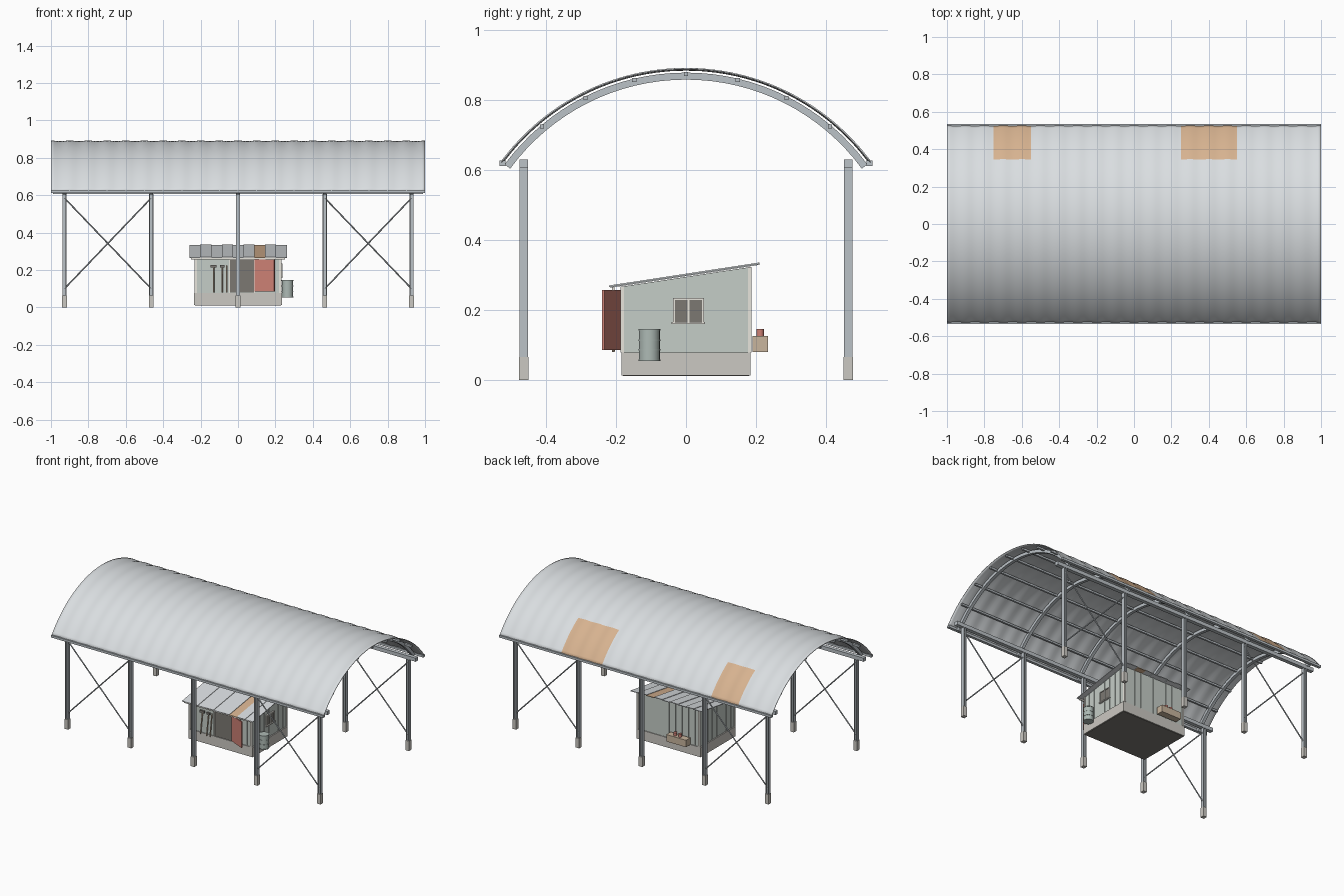
import bpy, bmesh, math
from mathutils import Vector, Matrix

if "Cube" in bpy.data.objects:
    bpy.data.objects.remove(bpy.data.objects["Cube"])


def mat(name, r, g, b):
    m = bpy.data.materials.new(name)
    m.diffuse_color = (r, g, b, 1)
    m.use_nodes = True
    m.node_tree.nodes["Principled BSDF"].inputs["Base Color"].default_value = m.diffuse_color
    return m


STEEL = mat("steel", .50, .54, .57)
SHEET = mat("roof_sheet", .70, .73, .75)
RUST = mat("rust", .68, .45, .28)
CONC = mat("concrete", .60, .58, .54)
SAGE = mat("sage", .56, .61, .57)
DARK = mat("dark", .20, .19, .17)
RED = mat("red", .62, .22, .18)
CREAM = mat("cream", .80, .78, .72)
WOOD = mat("wood", .58, .46, .34)
DRUM = mat("drum", .42, .49, .46)


def make(name, bm, *mats):
    me = bpy.data.meshes.new(name)
    bm.to_mesh(me)
    bm.free()
    ob = bpy.data.objects.new(name, me)
    bpy.context.collection.objects.link(ob)
    for m in mats:
        me.materials.append(m)
    return ob


def add_box(bm, x, y, z):
    c = Vector((sum(x) / 2, sum(y) / 2, sum(z) / 2))
    s = (x[1] - x[0], y[1] - y[0], z[1] - z[0])
    bmesh.ops.create_cube(bm, size=1, matrix=Matrix.Translation(c) @ Matrix.Diagonal((*s, 1)))


def boxes(name, m, *specs):
    bm = bmesh.new()
    for s in specs:
        add_box(bm, *s)
    return make(name, bm, m)


def prism(name, m, yz, x0, x1):
    """Extrude a y-z outline along x."""
    bm = bmesh.new()
    f = bm.faces.new([bm.verts.new((x0, y, z)) for y, z in yz])
    r = bmesh.ops.extrude_face_region(bm, geom=[f])
    bmesh.ops.translate(bm, vec=(x1 - x0, 0, 0), verts=[v for v in r["geom"] if isinstance(v, bmesh.types.BMVert)])
    bmesh.ops.recalc_face_normals(bm, faces=bm.faces)
    return make(name, bm, m)


def rods(name, m, r, pairs, n=8):
    bm = bmesh.new()
    for a, b in pairs:
        a, b = Vector(a), Vector(b)
        q = (b - a).to_track_quat('Z', 'Y').to_matrix().to_4x4()
        bmesh.ops.create_cone(bm, cap_ends=True, segments=n, radius1=r, radius2=r,
                              depth=(b - a).length, matrix=Matrix.Translation((a + b) / 2) @ q)
    return make(name, bm, m)


def smooth(ob):
    bpy.ops.object.select_all(action='DESELECT')
    ob.select_set(True)
    bpy.context.view_layer.objects.active = ob
    bpy.ops.object.shade_smooth_by_angle(angle=math.radians(35))


CZ, A = .235, math.radians(53.7)
COLS = (-.928, -.464, 0, .464, .928)


def arc(r, a):
    return r * math.sin(a), CZ + r * math.cos(a)


# Corrugated vault sheet with rusty patches
NX, NA = 120, 54
bm = bmesh.new()
grid = []
for i in range(NX + 1):
    x = -1 + 2 * i / NX
    r = .6535 + .002 * math.cos(2 * math.pi * i / 6)
    grid.append([bm.verts.new((x, *arc(r, -A + 2 * A * j / NA))) for j in range(NA + 1)])
for i in range(NX):
    for j in range(NA):
        f = bm.faces.new((grid[i][j], grid[i + 1][j], grid[i + 1][j + 1], grid[i][j + 1]))
        c = f.calc_center_median()
        if c.y > .35 and (-.75 < c.x < -.55 or .25 < c.x < .55):
            f.material_index = 1
bmesh.ops.recalc_face_normals(bm, faces=bm.faces)
roof = make("vault_roof", bm, SHEET, RUST)
sol = roof.modifiers.new("thickness", 'SOLIDIFY')
sol.thickness = .004
sol.offset = 0
smooth(roof)

# Arched ribs over each column pair
for k, x in enumerate(COLS):
    t = [-A + 2 * A * j / 32 for j in range(33)]
    outline = [arc(.644, a) for a in t] + [arc(.624, a) for a in reversed(t)]
    smooth(prism(f"arch_rib_{k}", STEEL, outline, x - .01, x + .01))

# Purlins following the arch
bm = bmesh.new()
for k in range(-3, 4):
    y, z = arc(.64, math.radians(13.35 * k))
    add_box(bm, (-.99, .99), (y - .006, y + .006), (z - .006, z + .006))
make("purlins", bm, STEEL)

# Columns (H section), footings, plates, eave beams and cross bracing on both sides
for side, s in (("front", -1), ("back", 1)):
    y = .464 * s
    w = (y - .0125, y + .0125)
    boxes(f"{side}_columns", STEEL, *[b for x in COLS for b in (
        ((x - .011, x - .007), w, (.06, .61)), ((x + .007, x + .011), w, (.06, .61)),
        ((x - .007, x + .007), (y - .003, y + .003), (.06, .61)))])
    boxes(f"{side}_footings", CONC, *[((x - .013, x + .013), (y - .0135, y + .0135), (0, .065)) for x in COLS])
    boxes(f"{side}_wall_plate", STEEL, ((-.99, .99), (y - .0125, y + .0125), (.606, .63)))
    e = .525 * s
    boxes(f"{side}_eave_beam", STEEL, ((-1, 1), (e - .009, e + .009), (.612, .627)))
    rods(f"{side}_bracing", STEEL, .004, [
        ((m * x0, y, .1), (m * x1, y, .585)) for m in (-1, 1) for x0, x1 in ((.464, .928), (.928, .464))])

# Cabin plinth and walls with a sloped top
boxes("cabin_plinth", CONC, ((-.236, .236), (-.185, .185), (.013, .078)))
boxes("plinth_underside", DARK, ((-.23, .23), (-.18, .18), (.011, .0135)))


def slope(y):
    return .268 + (y + .215) * .153


prism("cabin_walls", SAGE, [(-.18, .078), (.18, .078), (.18, slope(.18) - .006), (-.18, slope(-.18) - .006)], -.228, .228)
bm = bmesh.new()
for k in range(-3, 4):
    y = k * .048
    for s in (-1, 1):
        add_box(bm, (s * .228 - .003, s * .228 + .003), (y - .003, y + .003), (.078, slope(y) - .006))
for k in range(-4, 5):
    x = k * .048
    add_box(bm, (x - .003, x + .003), (.178, .183), (.078, slope(.18) - .006))
    if x < -.05 or x > .1:
        add_box(bm, (x - .003, x + .003), (-.183, -.178), (.078, slope(-.18) - .006))
make("wall_ribs", bm, SAGE)
boxes("corner_trim", CREAM, *[((sx * .226 - .006, sx * .226 + .006), (sy * .182 - .005, sy * .182 + .005),
                               (.078, slope(sy * .18) - .006)) for sx in (-1, 1) for sy in (-1, 1)])
boxes("front_fascia", CREAM, ((-.25, .25), (-.212, -.205), (.256, .268)))

# Cabin roof panels, alternating in height, one rusty
W = .52 / 9
for k in range(9):
    x0, d = -.26 + k * W, .003 * (k % 2)
    ends = (-.217 - d, .21)
    prism(f"cabin_roof_panel_{k}", RUST if k == 6 else SHEET,
          [(ends[0], slope(ends[0]) - .004 + d), (ends[1], slope(ends[1]) - .004 + d),
           (ends[1], slope(ends[1]) + d), (ends[0], slope(ends[0]) + d)], x0, x0 + W + .002)

# Doorway and door swung open
boxes("doorway", DARK, ((-.042, .085), (-.184, -.175), (.08, .253)))
boxes("door_frame", CREAM, ((-.048, -.042), (-.188, -.178), (.078, .259)),
      ((.085, .091), (-.188, -.178), (.078, .259)), ((-.048, .091), (-.188, -.178), (.253, .259)))
door = boxes("door", RED, ((0, .115), (-.004, .004), (.085, .257)))
door.location = (.09, -.19, 0)
door.rotation_euler.z = math.radians(-24)

# Side window
boxes("window_glass", DARK, ((.226, .233), (-.035, .05), (.165, .232)))
boxes("window_frame", CREAM, ((.226, .237), (-.037, -.032), (.163, .234)), ((.226, .237), (.046, .051), (.163, .234)),
      ((.226, .237), (.005, .010), (.163, .234)), ((.226, .237), (-.037, .051), (.229, .234)),
      ((.226, .240), (-.041, .055), (.160, .166)))

# Tools leaning on the front wall
rods("tool_handles", WOOD, .004, [((x, -.208, .08), (x, -.187, z)) for x, z in ((-.13, .22), (-.085, .22), (-.06, .225))])
boxes("tool_heads", DARK, ((-.146, -.114), (-.194, -.184), (.213, .228)), ((-.097, -.073), (-.194, -.184), (.213, .226)))

# Rain drum beside the cabin
smooth(rods("rain_drum", DRUM, .03, [((.265, -.105, .054), (.265, -.105, .146))], 24))
smooth(rods("drum_rims", DRUM, .0315, [((.265, -.105, z), (.265, -.105, z + .004)) for z in (.054, .084, .112, .142)], 24))

# Crate behind the cabin with two tins on top
boxes("crate", WOOD, ((-.165, -.02), (.19, .235), (.08, .126)))
smooth(rods("tins", RED, .011, [((x, .212, .126), (x, .212, .146)) for x in (-.105, -.07)], 12))
